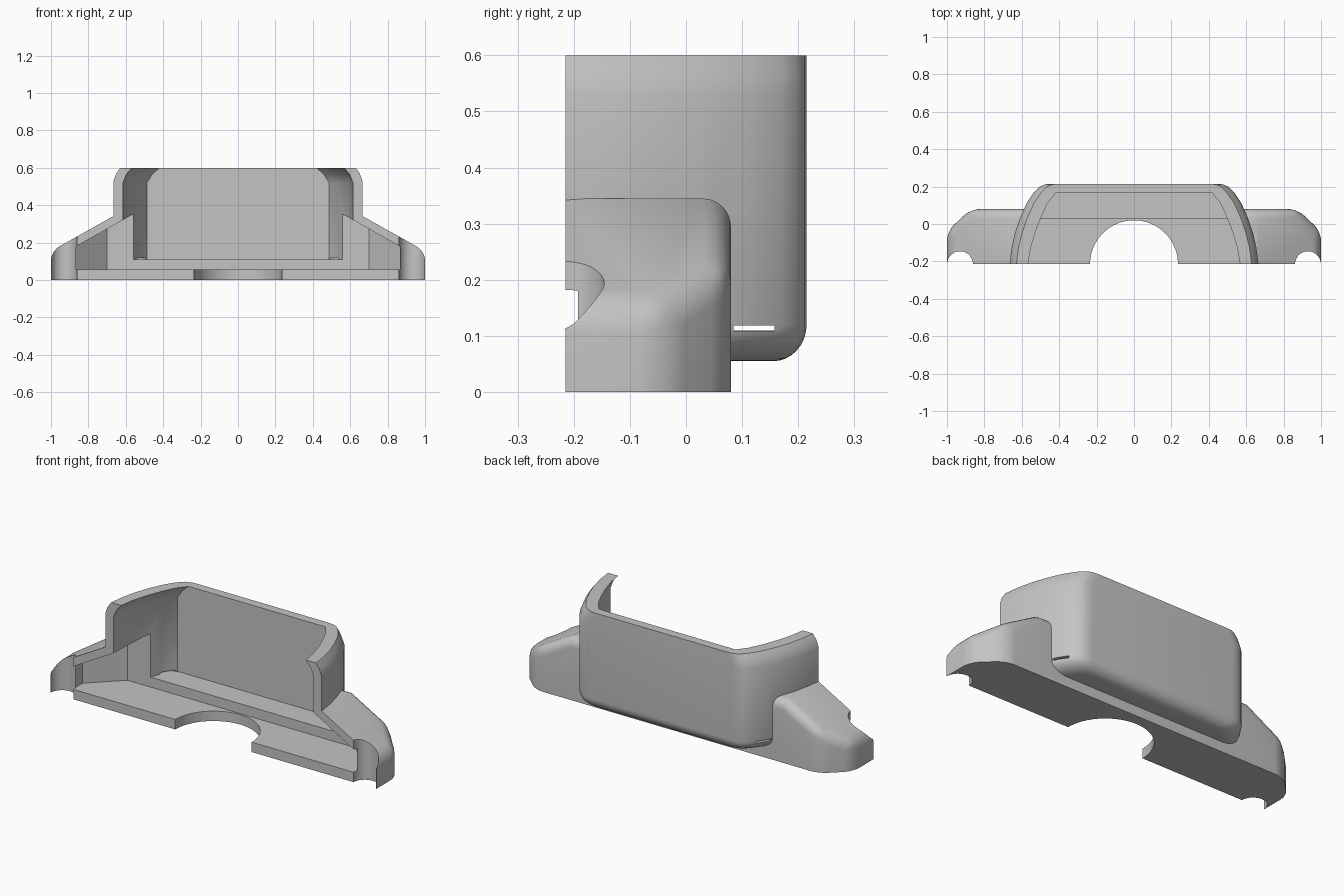
import bpy, bmesh, math
from mathutils import Vector

if "Cube" in bpy.data.objects:
    bpy.data.objects.remove(bpy.data.objects["Cube"], do_unlink=True)

FRONT, BACK = -0.215, 0.215
FAR = -0.3  # overlapping solids run past the open front, then get trimmed

grey = bpy.data.materials.new("plain grey")
grey.use_nodes = True
grey.diffuse_color = (0.55, 0.55, 0.55, 1)
grey.node_tree.nodes["Principled BSDF"].inputs["Base Color"].default_value = grey.diffuse_color


def to_object(name, bm):
    bmesh.ops.recalc_face_normals(bm, faces=bm.faces)
    mesh = bpy.data.meshes.new(name)
    bm.to_mesh(mesh)
    bm.free()
    obj = bpy.data.objects.new(name, mesh)
    bpy.context.collection.objects.link(obj)
    mesh.materials.append(grey)
    return obj


def loft(half, levels):
    """Stack a mirrored plan outline; each level is z, front inset, back inset, rear inset."""
    bm = bmesh.new()
    outline = half + [(-x, y) for x, y in reversed(half)]
    rings = []
    for z, front_in, back_in, rear_in in levels:
        ring = []
        for x, y in outline:
            w = min(max((y - FRONT) / (BACK - FRONT), 0), 1)
            inset = front_in + (back_in - front_in) * w
            ring.append(bm.verts.new((x - math.copysign(inset, x), y - rear_in * w * w, z)))
        rings.append(ring)
    n = len(outline)
    for a, b in zip(rings, rings[1:]):
        for i in range(n):
            j = (i + 1) % n
            bm.faces.new((a[i], a[j], b[j], b[i]))
    bm.faces.new(rings[0])
    bm.faces.new(rings[-1])
    bmesh.ops.recalc_face_normals(bm, faces=bm.faces)
    return bm


def cut_slopes(bm, x, z, slope):
    """Slice both shoulders off along planes through (x, z) that fall outward."""
    for s in (1, -1):
        geom = bm.verts[:] + bm.edges[:] + bm.faces[:]
        cut = bmesh.ops.bisect_plane(bm, geom=geom, plane_co=(s * x, 0, z),
                                     plane_no=(s * slope, 0, 1), clear_outer=True)
        edges = [e for e in cut["geom_cut"] if isinstance(e, bmesh.types.BMEdge)]
        bmesh.ops.holes_fill(bm, edges=edges, sides=0)
    bmesh.ops.recalc_face_normals(bm, faces=bm.faces)


def box(name, lo, hi):
    bm = bmesh.new()
    bmesh.ops.create_cube(bm, size=1)
    for v in bm.verts:
        v.co = Vector([(a + b) / 2 + c * (b - a) for a, b, c in zip(lo, hi, v.co)])
    return to_object(name, bm)


def cylinder(name, x, radius, z0, z1):
    bm = bmesh.new()
    bmesh.ops.create_cone(bm, cap_ends=True, segments=64, radius1=radius,
                          radius2=radius, depth=z1 - z0)
    bmesh.ops.translate(bm, verts=bm.verts, vec=(x, FRONT, (z0 + z1) / 2))
    return to_object(name, bm)


def combine(target, other, operation):
    mod = target.modifiers.new(operation.lower(), "BOOLEAN")
    mod.operation, mod.solver, mod.object = operation, "EXACT", other
    bpy.context.view_layer.objects.active = target
    bpy.ops.object.modifier_apply(modifier=mod.name)
    bpy.data.objects.remove(other, do_unlink=True)


# Wide foot with sloping shoulders and rounded rear edges
bm = loft([(1, FAR), (1, -0.04), (0.872, 0.08)], [(0, 0, 0, 0), (0.345, 0, 0, 0)])
cut_slopes(bm, 0.66, 0.345, 0.56)
rounded = []
for e in bm.edges:
    a, b = e.verts
    if min(a.co.y, b.co.y) < FAR + 0.01 and max(a.co.y, b.co.y) < FAR + 0.01:
        continue
    tops = [f.normal.z > 0.3 for f in e.link_faces]
    base = any(f.normal.z < -0.9 for f in e.link_faces)
    upright = abs(a.co.x - b.co.x) + abs(a.co.y - b.co.y) < 1e-4
    if upright or (tops[0] != tops[1] and not base):
        rounded.append(e)
bmesh.ops.bevel(bm, geom=rounded, offset=0.05, offset_type="OFFSET", segments=6,
                profile=0.5, affect="EDGES", clamp_overlap=True)
casing = to_object("casing_shell", bm)

# Tall rear housing: curved sides, rounded underside, inward-leaning rim
side = [(0.665, FAR), (0.665, FRONT), (0.655, -0.13), (0.637, -0.05), (0.61, 0.03),
        (0.575, 0.11), (0.535, 0.17), (0.505, 0.2), (0.475, 0.212), (0.44, BACK)]
levels = []
for i in range(9):
    t = math.pi / 2 * i / 8
    rise = 0.065 * (1 - math.cos(t))
    pull = 1 - math.sin(t)
    levels.append((0.055 + rise, 0.09 * pull, 0.09 * pull, 0.06 * pull))
levels += [(0.53, 0, 0, 0), (0.57, 0.014, 0.018, 0), (0.6, 0.036, 0.04, 0)]
combine(casing, to_object("housing", loft(side, levels)), "UNION")

# Hollow of the tall housing
inner = [(0.615, FAR), (0.615, FRONT), (0.605, -0.13), (0.586, -0.05), (0.56, 0.03),
         (0.527, 0.11), (0.487, 0.165)]
bm = loft(inner, [(0.11, 0, 0, 0), (0.52, 0, 0, 0), (0.565, 0.018, 0.03, 0),
                  (0.6, 0.048, 0.07, 0), (0.65, 0.1, 0.13, 0)])
combine(casing, to_object("housing_hollow", bm), "DIFFERENCE")

# Hollow of the foot
bm = loft([(0.865, FAR), (0.865, -0.13), (0.7, 0.03)], [(0.055, 0, 0, 0), (0.45, 0, 0, 0)])
cut_slopes(bm, 0.865, 0.18, 0.565)
combine(casing, to_object("foot_hollow", bm), "DIFFERENCE")

# Central opening, screw holes and thin side slots
combine(casing, cylinder("centre_opening", 0, 0.235, -0.1, 0.08), "DIFFERENCE")
for s in (1, -1):
    combine(casing, cylinder("screw_hole", s * 0.93, 0.069, -0.1, 0.5), "DIFFERENCE")
    xs = sorted((s * 0.48, s * 0.65))
    combine(casing, box("side_slot", (xs[0], 0.085, 0.109), (xs[1], 0.158, 0.119)), "DIFFERENCE")

# Trim the open front flat
combine(casing, box("front_trim", (-2, -1, -1), (2, FRONT, 2)), "DIFFERENCE")

bpy.ops.object.select_all(action="DESELECT")
casing.select_set(True)
bpy.context.view_layer.objects.active = casing
bpy.ops.object.shade_smooth_by_angle(angle=math.radians(30))
